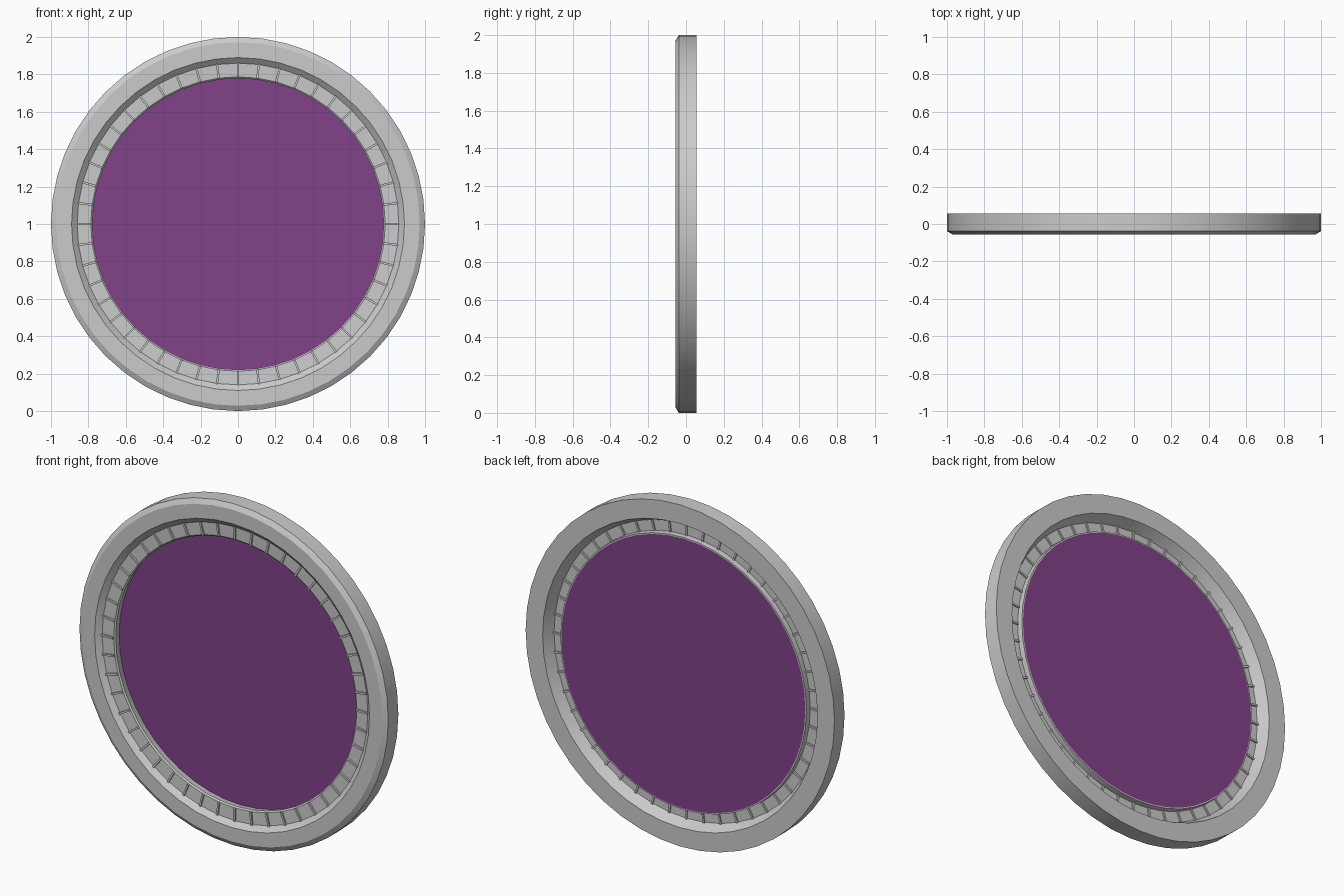
import bpy, bmesh, math
from mathutils import Matrix, Vector

if "Cube" in bpy.data.objects:
    bpy.data.objects.remove(bpy.data.objects["Cube"])

SEG = 48
CENTRE = Vector((0, 0, 1))


def finish(name, bm, smooth=True):
    bmesh.ops.recalc_face_normals(bm, faces=bm.faces)
    me = bpy.data.meshes.new(name)
    bm.to_mesh(me)
    bm.free()
    ob = bpy.data.objects.new(name, me)
    bpy.context.collection.objects.link(ob)
    ob.location = CENTRE
    if smooth:
        bpy.ops.object.select_all(action='DESELECT')
        ob.select_set(True)
        bpy.context.view_layer.objects.active = ob
        bpy.ops.object.shade_smooth_by_angle(angle=math.radians(25))
    return ob


def lathe(name, profile):
    # closed (radius, y) profile swept round the y axis
    bm = bmesh.new()
    rings = []
    for i in range(SEG):
        a = 2 * math.pi * i / SEG
        rings.append([bm.verts.new((r * math.cos(a), y, r * math.sin(a)))
                      for r, y in profile])
    n = len(profile)
    for i in range(SEG):
        p, q = rings[i], rings[(i + 1) % SEG]
        for j in range(n):
            k = (j + 1) % n
            bm.faces.new((p[j], p[k], q[k], q[j]))
    return finish(name, bm)


# Outer frame: chamfered front, recessed thin band, lip reaching back to the disc
lathe("ring_frame", [
    (1.0, 0.055), (1.0, -0.038), (0.972, -0.055), (0.89, -0.055),
    (0.86, -0.028), (0.787, -0.025), (0.779, -0.018), (0.787, 0.024),
    (0.797, 0.024), (0.799, -0.008), (0.86, -0.008), (0.89, 0.055)])

# Radial ribs, showing on both sides of the band
bm = bmesh.new()
for i in range(SEG):
    turn = Matrix.Rotation(2 * math.pi * i / SEG, 4, 'Y')
    place = Matrix.Translation((0.824, -0.018, 0))
    size = Matrix.Diagonal((0.076, 0.036, 0.011, 1))
    bmesh.ops.create_cube(bm, size=1, matrix=turn @ place @ size)
finish("band_ribs", bm, smooth=False)

# Purple disc
bm = bmesh.new()
bmesh.ops.create_circle(bm, cap_ends=True, segments=SEG, radius=0.79,
                        matrix=Matrix.Translation((0, 0.025, 0))
                        @ Matrix.Rotation(math.pi / 2, 4, 'X'))
disc = finish("centre_disc", bm, smooth=False)
mat = bpy.data.materials.new("purple")
mat.diffuse_color = (0.22, 0.055, 0.25, 1)
mat.use_nodes = True
mat.node_tree.nodes["Principled BSDF"].inputs["Base Color"].default_value = mat.diffuse_color
disc.data.materials.append(mat)
